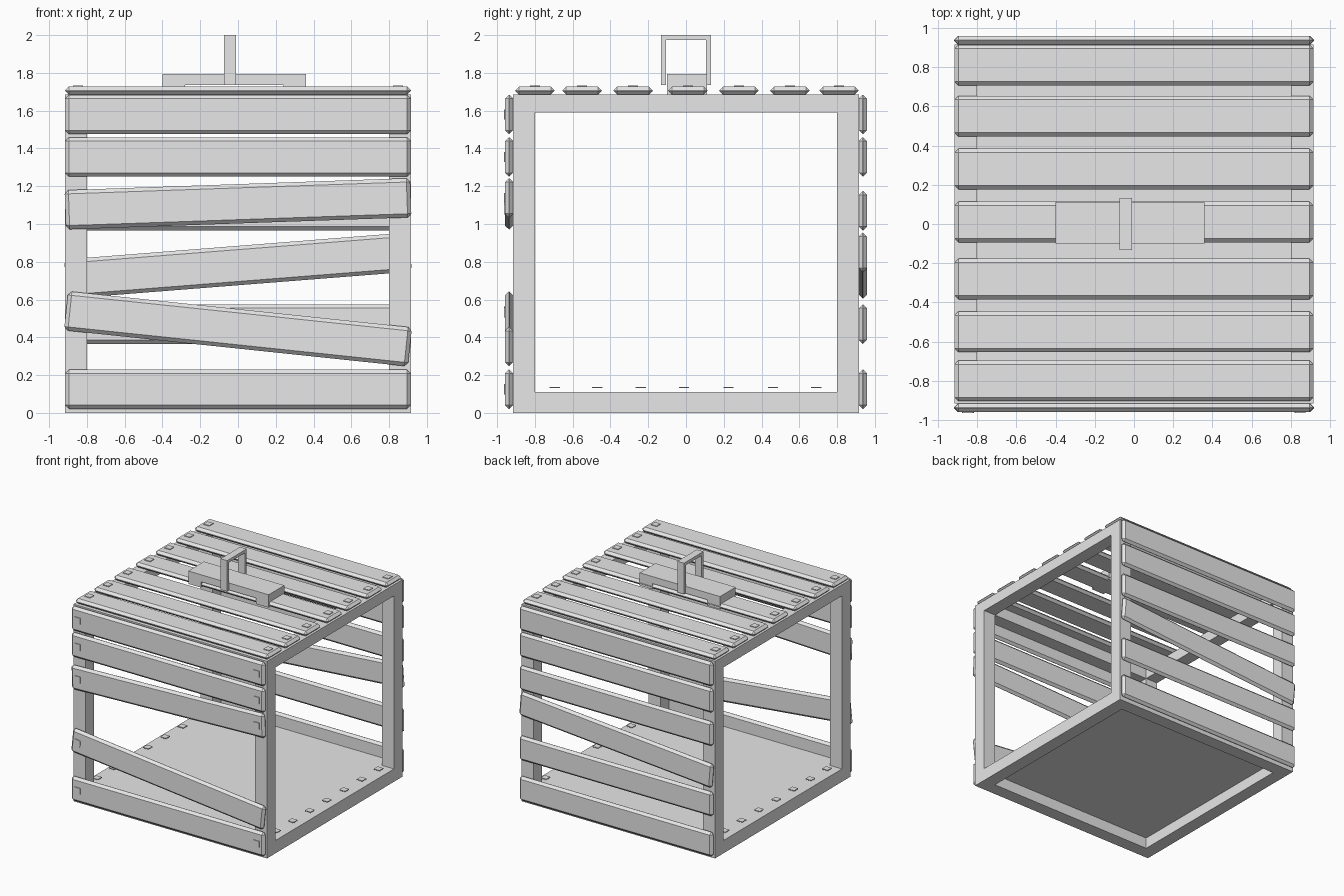
import bpy
from math import radians
from mathutils import Matrix, Vector

cube = bpy.data.objects.get("Cube")
if cube:
    bpy.data.objects.remove(cube)

grey = bpy.data.materials.new("plain_grey")
grey.use_nodes = True
grey.diffuse_color = (0.8, 0.8, 0.8, 1)
grey.node_tree.nodes["Principled BSDF"].inputs["Base Color"].default_value = (0.8, 0.8, 0.8, 1)


def box(name, lo, hi, bevel=0, tilt=0):
    """Box between two corners, optionally chamfered and tilted about y."""
    lo, hi = Vector(lo), Vector(hi)
    size = hi - lo
    bpy.ops.mesh.primitive_cube_add(size=1)
    ob = bpy.context.object
    ob.name = name
    ob.data.transform(Matrix.Diagonal((*size, 1)))
    ob.location = (lo + hi) / 2
    ob.rotation_euler.y = -radians(tilt)
    ob.data.materials.append(grey)
    if bevel:
        mod = ob.modifiers.new("chamfer", 'BEVEL')
        mod.width = bevel
        mod.segments = 1
    return ob


W, IN, H = 0.915, 0.80, 1.685     # frame half width, inner half width, height
BEAM = 0.11
T, HALF = 0.043, 0.104            # slat thickness, half width
NAIL, NX = 0.027, 0.847           # nail half size, nail x position

# Frame: four posts and two rings of beams
for sx in (-1, 1):
    for sy in (-1, 1):
        xs, ys = sorted((sx * W, sx * IN)), sorted((sy * W, sy * IN))
        box("corner_post", (xs[0], ys[0], 0), (xs[1], ys[1], H))
for name, z0, z1 in (("bottom", 0, BEAM), ("top", H - 0.095, H)):
    for s in (-1, 1):
        a, b = sorted((s * W, s * IN))
        box(name + "_side_beam", (a, -IN, z0), (b, IN, z1))
        box(name + "_cross_beam", (-IN, a, z0), (IN, b, z1))

# Floor panel, recessed when seen from below
box("floor_panel", (-IN, -IN, BEAM - 0.015), (IN, IN, BEAM))

# Roof slats with nails
for y in (-0.80, -0.55, -0.28, 0.01, 0.28, 0.55, 0.81):
    box("roof_slat", (-W, y - HALF, H), (W, y + HALF, H + T), 0.02)
    for x in (-NX, NX):
        box("roof_nail", (x - NAIL, y - NAIL, H + T - 0.001),
            (x + NAIL, y + NAIL, H + T + 0.006))

# Floor nails
for y in (-0.695, -0.47, -0.24, -0.01, 0.225, 0.46, 0.69):
    for x in (-NX, NX):
        box("floor_nail", (x - NAIL, y - NAIL, 0.131), (x + NAIL, y + NAIL, 0.138))

# Front slats: height, tilt, nailed ends
front = ((1.58, 0, (-1, 1)), (1.355, 0, (-1, 1)), (1.107, 2.0, (-1, 1)),
         (0.445, -6.0, (-1,)), (0.125, 0, (-1, 1)))
for z, tilt, ends in front:
    box("front_slat", (-W, -W - T, z - HALF), (W, -W, z + HALF), 0.02, tilt)
    for s in ends:
        nz = z + s * NX * radians(tilt)
        box("front_nail", (s * NX - NAIL, -W - T - 0.006, nz - NAIL),
            (s * NX + NAIL, -W - T + 0.001, nz + NAIL), 0, tilt)

# Back slats, one hanging askew
for z, tilt in ((1.58, 0), (1.355, 0), (1.07, 0), (0.78, 4.5), (0.47, 0), (0.125, 0)):
    box("back_slat", (-W, W, z - HALF), (W, W + T, z + HALF), 0.02, tilt)

# Lid block on two feet
box("lid_block", (-0.40, -0.10, 1.735), (0.36, 0.112, 1.795))
for x in (-0.40, 0.24):
    box("lid_block_foot", (x, -0.10, H), (x + 0.12, 0.112, 1.735))

# Handle loop
for y in (-0.132, 0.106):
    box("handle_upright", (-0.073, y, 1.735), (-0.01, y + 0.026, 1.974))
box("handle_grip", (-0.073, -0.132, 1.974), (-0.01, 0.132, 2.0))
